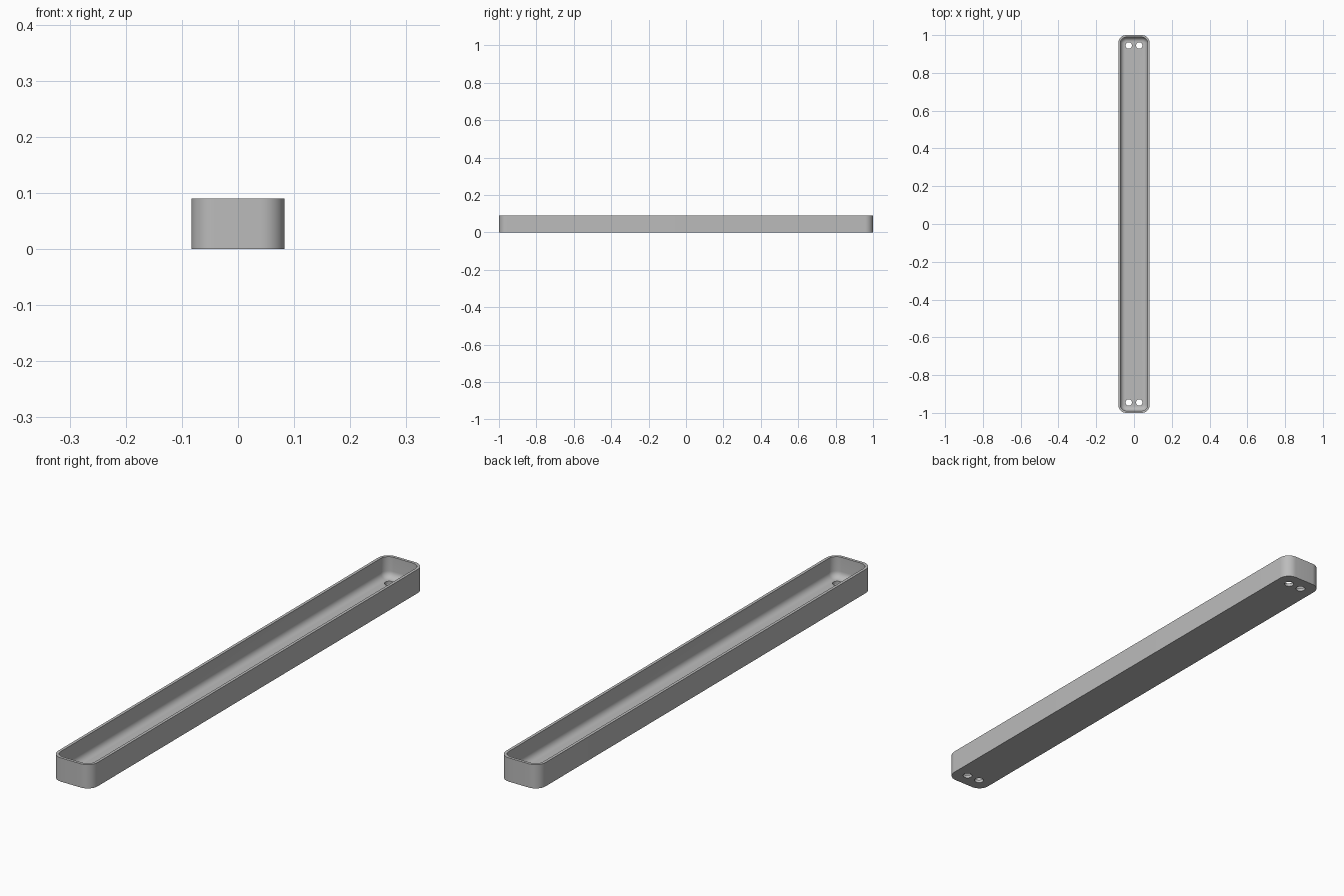
import bpy, bmesh, math

cube = bpy.data.objects.get("Cube")
if cube:
    bpy.data.objects.remove(cube, do_unlink=True)

HALF_W, LENGTH, HEIGHT = 0.083, 1.0, 0.09
CORNER, WALL, FLOOR, FILLET = 0.042, 0.011, 0.012, 0.024
CORNER_STEPS, FILLET_STEPS = 12, 8

grey = bpy.data.materials.new("plain grey")
grey.use_nodes = True
colour = (0.5, 0.5, 0.5, 1)
grey.diffuse_color = colour
grey.node_tree.nodes["Principled BSDF"].inputs["Base Color"].default_value = colour


def ring(bm, inset, z):
    """Rounded rectangle, offset inwards from the outer wall."""
    radius = CORNER - inset
    cx, cy = HALF_W - CORNER, LENGTH - CORNER
    verts = []
    for quarter, (sx, sy) in enumerate([(1, 1), (-1, 1), (-1, -1), (1, -1)]):
        for i in range(CORNER_STEPS + 1):
            a = math.pi / 2 * (quarter + i / CORNER_STEPS)
            verts.append(bm.verts.new((sx * cx + radius * math.cos(a),
                                       sy * cy + radius * math.sin(a), z)))
    return verts


# Tray section: outer wall, flat rim, inner wall, rounded floor edge
section = [(0, 0), (0, HEIGHT), (WALL, HEIGHT)]
for i in range(FILLET_STEPS + 1):
    a = math.pi / 2 * i / FILLET_STEPS
    section.append((WALL + FILLET * (1 - math.cos(a)),
                    FLOOR + FILLET * (1 - math.sin(a))))

bm = bmesh.new()
rings = [ring(bm, inset, z) for inset, z in section]
for low, high in zip(rings, rings[1:]):
    for i in range(len(low)):
        j = (i + 1) % len(low)
        bm.faces.new((low[i], low[j], high[j], high[i]))
bm.faces.new(rings[0][::-1])
bm.faces.new(rings[-1])
bmesh.ops.recalc_face_normals(bm, faces=bm.faces)
mesh = bpy.data.meshes.new("tray")
bm.to_mesh(mesh)
bm.free()
tray = bpy.data.objects.new("tray", mesh)
bpy.context.collection.objects.link(tray)
mesh.materials.append(grey)

# Two screw holes through the floor at each end
cutters = []
for x in (-0.028, 0.028):
    for y in (-0.945, 0.945):
        bpy.ops.mesh.primitive_cylinder_add(vertices=32, radius=0.017, depth=0.08,
                                            location=(x, y, 0))
        cutter = bpy.context.object
        cutter.name = "hole_cutter"
        cutter.hide_render = True
        cutter.data.materials.append(grey)
        cutters.append(cutter)
        cut = tray.modifiers.new("screw_hole", "BOOLEAN")
        cut.operation = "DIFFERENCE"
        cut.solver = "EXACT"
        cut.object = cutter

# Apply the holes and remove the cutters
bpy.ops.object.select_all(action="DESELECT")
tray.select_set(True)
bpy.context.view_layer.objects.active = tray
for name in [m.name for m in tray.modifiers]:
    bpy.ops.object.modifier_apply(modifier=name)
for cutter in cutters:
    bpy.data.objects.remove(cutter, do_unlink=True)
bpy.ops.object.shade_smooth_by_angle(angle=math.radians(30))
